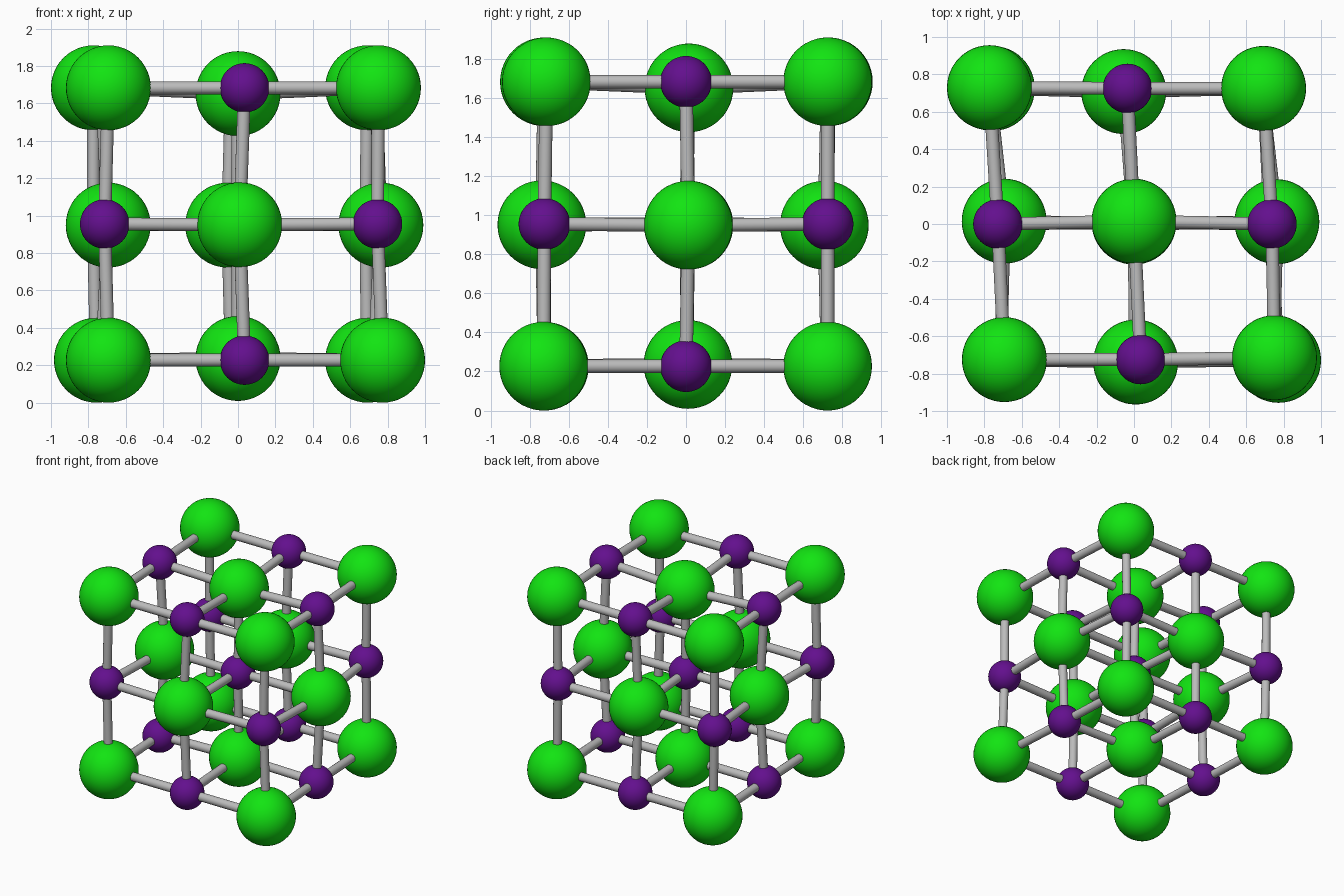
import bpy, bmesh
from mathutils import Vector

if "Cube" in bpy.data.objects:
    bpy.data.objects.remove(bpy.data.objects["Cube"])

BIG, SMALL, ROD = 0.227, 0.132, 0.0345


def material(name, rgb):
    m = bpy.data.materials.new(name)
    m.diffuse_color = (*rgb, 1)
    m.use_nodes = True
    m.node_tree.nodes["Principled BSDF"].inputs["Base Color"].default_value = m.diffuse_color
    return m


green = material("bright green", (0.006, 0.78, 0.006))
purple = material("deep purple", (0.125, 0.005, 0.27))
grey = material("light grey", (0.5, 0.5, 0.5))


def make_mesh(name, build, mat):
    me = bpy.data.meshes.new(name)
    bm = bmesh.new()
    build(bm)
    for f in bm.faces:
        f.smooth = len(f.verts) <= 4
    for e in bm.edges:
        e.smooth = all(len(f.verts) <= 4 for f in e.link_faces)
    bm.to_mesh(me)
    bm.free()
    me.materials.append(mat)
    return me


def sphere(name, r, mat):
    return make_mesh(name, lambda bm: bmesh.ops.create_uvsphere(
        bm, u_segments=48, v_segments=24, radius=r), mat)


big_mesh = sphere("large_ball", BIG, green)
small_mesh = sphere("small_ball", SMALL, purple)
rod_mesh = make_mesh("rod", lambda bm: bmesh.ops.create_cone(
    bm, cap_ends=True, segments=24, radius1=ROD, radius2=ROD, depth=1), grey)


def place(name, mesh, loc):
    ob = bpy.data.objects.new(name, mesh)
    ob.location = loc
    bpy.context.collection.objects.link(ob)
    return ob


# Small displacements of single balls from the sheared lattice
shift = {
    (1, -1, 1): (-0.012, 0.01, 0), (1, -1, -1): (0.01, -0.004, 0),
    (-1, 1, 1): (-0.01, 0.004, 0), (-1, 1, -1): (0.006, 0, 0),
    (-1, -1, 0): (-0.02, 0, 0), (1, -1, 0): (-0.017, 0, 0),
    (-1, 1, 0): (-0.01, 0, 0), (1, 1, 0): (-0.01, 0, 0),
    (1, 0, 1): (0.01, 0, 0),
    (-1, 0, 0): (0.034, 0.015, -0.006), (1, 0, 0): (0.036, 0.012, -0.006),
    (0, -1, 0): (-0.026, -0.013, -0.004), (0, 1, 0): (-0.02, -0.017, -0.006),
    (0, 0, 1): (0, 0.015, -0.031), (0, 0, -1): (0, 0.01, 0.009),
}

# Balls: large and small alternate through a 3 x 3 x 3 lattice
S = (-1, 0, 1)
balls = {}
for i in S:
    for j in S:
        for k in S:
            p = Vector((0.728 * i - 0.035 * j, 0.725 * j, 0.955 + 0.728 * k))
            p += Vector(shift.get((i, j, k), (0, 0, 0)))
            large = (i + j + k) % 2 == 1
            balls[i, j, k] = (p, BIG if large else SMALL)
            place("large_ball" if large else "small_ball",
                  big_mesh if large else small_mesh, p)

# Rods join every pair of neighbours, ending just inside the balls
for (i, j, k), (a, ra) in balls.items():
    for n in ((i + 1, j, k), (i, j + 1, k), (i, j, k + 1)):
        if n not in balls:
            continue
        b, rb = balls[n]
        d = (b - a).normalized()
        start, end = a + d * ra * 0.95, b - d * rb * 0.95
        rod = place("rod", rod_mesh, (start + end) / 2)
        rod.rotation_euler = d.to_track_quat('Z', 'Y').to_euler()
        rod.scale = (1, 1, (end - start).length)
